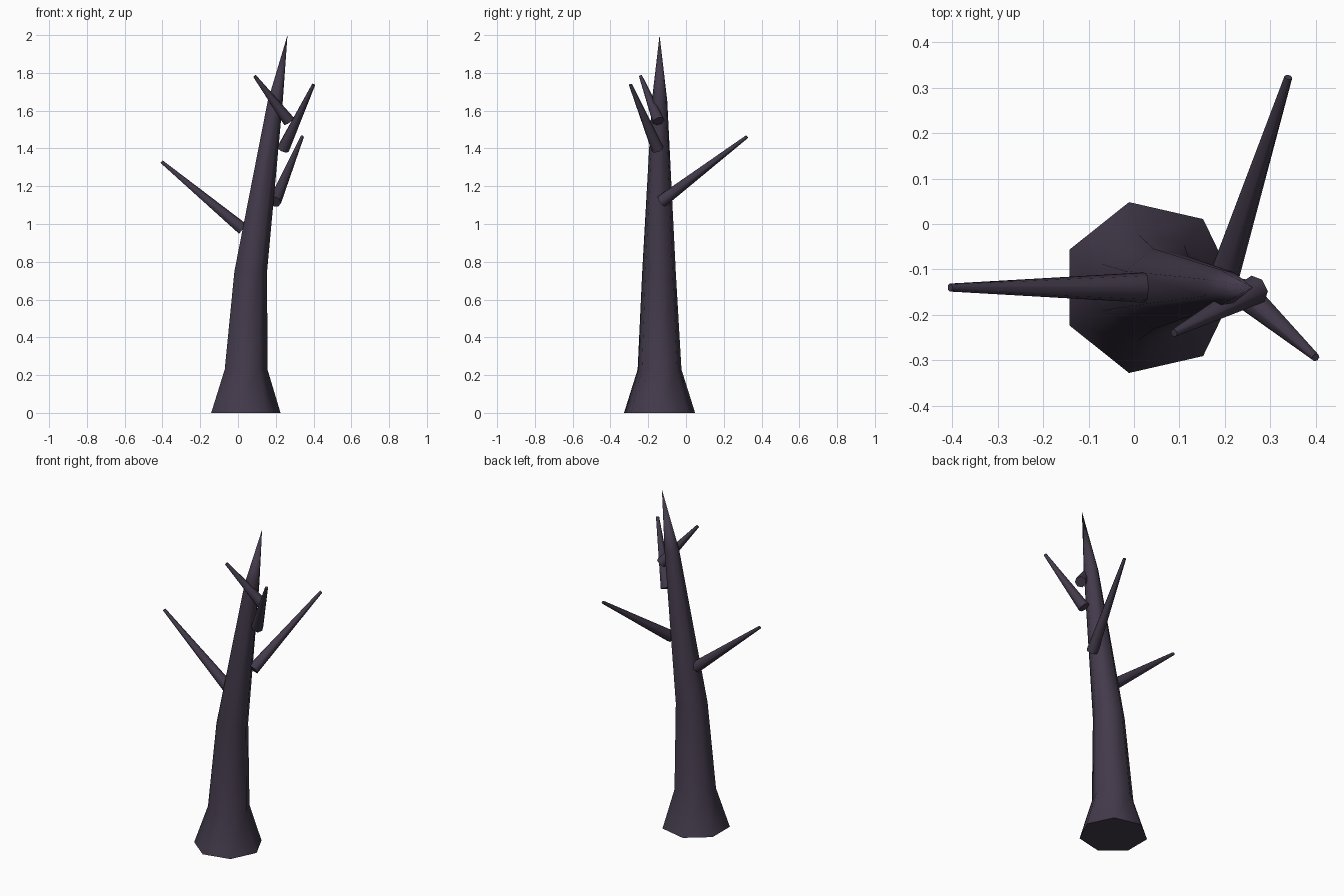
import bpy, bmesh, math
from mathutils import Vector

if "Cube" in bpy.data.objects:
    bpy.data.objects.remove(bpy.data.objects["Cube"])

SIDES = 7

bark = bpy.data.materials.new("dark_purple_bark")
bark.diffuse_color = (0.056, 0.042, 0.070, 1)
bark.use_nodes = True
bark.node_tree.nodes["Principled BSDF"].inputs["Base Color"].default_value = bark.diffuse_color


def loft(name, rings, tip=None):
    """Join rings (centre, radius, axis) into a tapered limb, ending in a point or a cap."""
    bm = bmesh.new()
    loops = []
    for centre, radius, axis in rings:
        turn = Vector((0, 0, 1)).rotation_difference(Vector(axis))
        loop = []
        for i in range(SIDES):
            a = math.tau * i / SIDES
            offset = Vector((radius * math.cos(a), radius * math.sin(a), 0))
            loop.append(bm.verts.new(Vector(centre) + turn @ offset))
        loops.append(loop)
    for low, high in zip(loops, loops[1:]):
        for i in range(SIDES):
            j = (i + 1) % SIDES
            bm.faces.new((low[i], low[j], high[j], high[i]))
    bm.faces.new(loops[0][::-1])
    if tip:
        point = bm.verts.new(tip)
        for i in range(SIDES):
            bm.faces.new((loops[-1][i], loops[-1][(i + 1) % SIDES], point))
    else:
        bm.faces.new(loops[-1])
    bmesh.ops.recalc_face_normals(bm, faces=bm.faces)
    mesh = bpy.data.meshes.new(name)
    bm.to_mesh(mesh)
    bm.free()
    mesh.materials.append(bark)
    obj = bpy.data.objects.new(name, mesh)
    bpy.context.collection.objects.link(obj)
    bpy.ops.object.select_all(action='DESELECT')
    obj.select_set(True)
    bpy.context.view_layer.objects.active = obj
    bpy.ops.object.shade_smooth_by_angle(angle=math.radians(60))
    return obj


# Leaning trunk with a flared foot and a pointed top
UP = (0, 0, 1)
loft("trunk", [
    ((0.032, -0.14, 0.0), 0.193, UP),
    ((0.037, -0.14, 0.23), 0.119, UP),
    ((0.063, -0.143, 0.75), 0.091, UP),
    ((0.195, -0.14, 1.65), 0.042, UP),
], tip=(0.262, -0.14, 2.0))

# Bare branches: start, end, base radius
branches = {
    "left_branch": ((0.025, -0.14, 0.972), (-0.405, -0.14, 1.33), 0.034),
    "back_branch": ((0.195, -0.13, 1.118), (0.34, 0.323, 1.462), 0.034),
    "right_branch": ((0.237, -0.15, 1.395), (0.40, -0.294, 1.738), 0.034),
    "upper_branch": ((0.268, -0.145, 1.545), (0.088, -0.24, 1.783), 0.033),
}
for name, (start, end, radius) in branches.items():
    axis = Vector(end) - Vector(start)
    loft(name, [(start, radius, axis), (end, 0.009, axis)])
